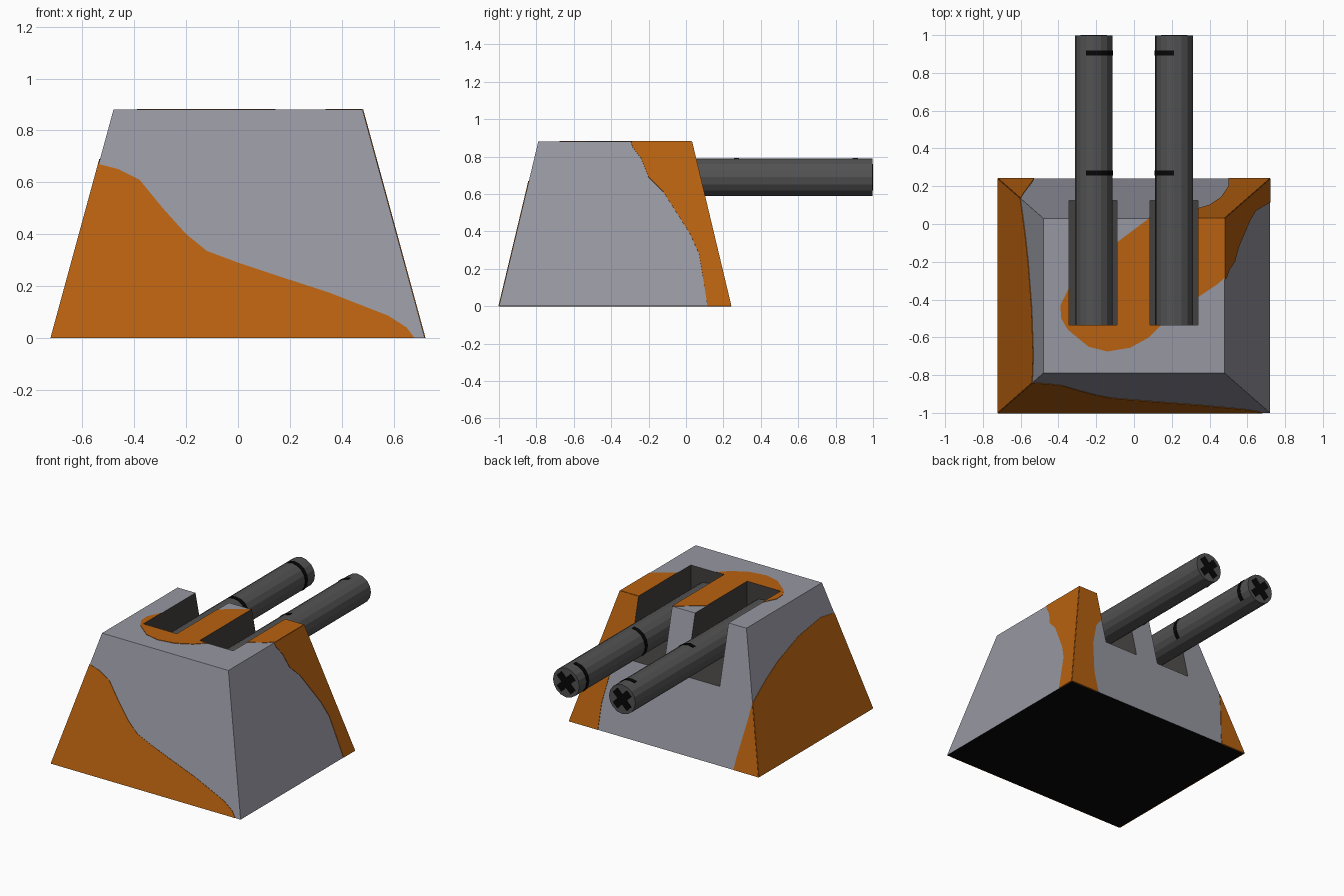
import bpy, bmesh, math
from mathutils import Vector, Matrix

if "Cube" in bpy.data.objects:
    bpy.data.objects.remove(bpy.data.objects["Cube"])

def mat(name, *rgb):
    m = bpy.data.materials.new(name)
    m.diffuse_color = (*rgb, 1)
    m.use_nodes = True
    m.node_tree.nodes["Principled BSDF"].inputs["Base Color"].default_value = m.diffuse_color
    return m

GREY = mat("body grey", 0.31, 0.31, 0.36)
ORANGE = mat("camouflage orange", 0.48, 0.12, 0.005)
METAL = mat("barrel metal", 0.085, 0.085, 0.085)
SLOT = mat("slot dark", 0.055, 0.052, 0.05)
BLACK = mat("black", 0.002, 0.002, 0.002)

def make(name, bm, *mats):
    bmesh.ops.recalc_face_normals(bm, faces=bm.faces)
    me = bpy.data.meshes.new(name)
    bm.to_mesh(me)
    bm.free()
    for m in mats:
        me.materials.append(m)
    ob = bpy.data.objects.new(name, me)
    bpy.context.collection.objects.link(ob)
    return ob

def prism(bm, low, high):
    """Solid between two matching loops of points."""
    a = [bm.verts.new(p) for p in low]
    b = [bm.verts.new(p) for p in high]
    bm.faces.new(a[::-1])
    bm.faces.new(b)
    for i in range(len(a)):
        j = (i + 1) % len(a)
        bm.faces.new((a[i], a[j], b[j], b[i]))

def rect(x0, x1, y0, y1, z):
    return [(x0, y0, z), (x1, y0, z), (x1, y1, z), (x0, y1, z)]

# Tapered body with black underside
H = 0.88
bm = bmesh.new()
prism(bm, rect(-0.72, 0.72, -1, 0.24, 0), rect(-0.48, 0.48, -0.79, 0.03, H))
body = make("body", bm, GREY, BLACK)
for p in body.data.polygons:
    p.material_index = 1 if p.normal.z < -0.9 else 0

# Slot cutters
SLOTS = (-0.217, 0.211)
cutters = []
for x in SLOTS:
    bm = bmesh.new()
    prism(bm, rect(x - 0.127, x + 0.127, -0.535, 0.5, 0.48),
          rect(x - 0.127, x + 0.127, -0.535, 0.5, 1.2))
    c = make("slot_cutter", bm, SLOT)
    c.hide_render = True
    cutters.append(c)

def cut_slots(ob):
    for c in cutters:
        m = ob.modifiers.new("slot", 'BOOLEAN')
        m.operation, m.solver, m.object = 'DIFFERENCE', 'EXACT', c
        m.material_mode = 'TRANSFER'
        bpy.context.view_layer.objects.active = ob
        bpy.ops.object.modifier_apply(modifier=m.name)

cut_slots(body)

# Camouflage patches: outlines in face coordinates, mapped onto each sloped face
KY, KX = 0.21 / H, 0.24 / H
FACES = {
    "front": (lambda x, z: (x, -1 + KY * z, z), (0, -1, KY)),
    "back": (lambda x, z: (x, 0.24 - KY * z, z), (0, 1, KY)),
    "right": (lambda y, z: (0.72 - KX * z, y, z), (1, 0, KX)),
    "left": (lambda y, z: (-0.72 + KX * z, y, z), (-1, 0, KX)),
    "top": (lambda x, y: (x, y, H), (0, 0, 1)),
}
PATCHES = [
    ("front", [(-.72, 0), (.68, 0), (.65, .04), (.58, .085), (.35, .175), (.15, .24), (0, .29),
               (-.12, .335), (-.2, .4), (-.29, .5), (-.38, .61), (-.46, .65), (-.537, .67)]),
    ("right", [(.24, 0), (.03, H), (-.295, H), (-.285, .85), (-.24, .79), (-.2, .69),
               (-.12, .61), (-.05, .5), (.02, .39), (.07, .28), (.09, .16), (.115, 0)]),
    ("left", [(-1, 0), (.24, 0), (.135, .44), (-.05, .53), (-.2, .59), (-.45, .66),
              (-.7, .69), (-.84, .67)]),
    ("back", [(-.72, 0), (-.53, 0), (-.54, .08), (-.585, .33), (-.6, .44)]),
    ("back", [(.72, 0), (.5, 0), (.5, .17), (.46, .42), (.4, .59), (.335, .67),
              (.2, .76), (.08, H), (.48, H)]),
    ("top", [(.08, .03), (0, -.03), (-.08, -.09), (-.345, -.34), (-.39, -.43), (-.385, -.5),
             (-.35, -.56), (-.24, -.65), (-.14, -.675), (-.02, -.655), (.08, -.6), (.15, -.53),
             (.335, -.39), (.44, -.32), (.48, -.285), (.48, .03)]),
]
for side, pts in PATCHES:
    place, n = FACES[side]
    n = Vector(n).normalized()
    base = [Vector(place(*p)) for p in pts]
    bm = bmesh.new()
    prism(bm, [p - n * 0.003 for p in base], [p + n * 0.003 for p in base])
    patch = make(side + "_patch", bm, ORANGE)
    if side in ("top", "back"):
        cut_slots(patch)
for c in cutters:
    bpy.data.objects.remove(c)

# Barrels
SIDES, R, BZ = 16, 0.1, 0.69

def ring(x, y, r, steps):
    return [(x + r * math.sin(a), y, BZ + r * math.cos(a))
            for a in (2 * math.pi * s / SIDES for s in steps)]

for x, inward, start in ((-0.2135, 1, -1), (0.2125, -1, 0)):
    tag = "left" if x < 0 else "right"
    bm = bmesh.new()
    prism(bm, ring(x, -0.535, R, range(SIDES)), ring(x, 0.997, R, range(SIDES)))
    make(tag + "_barrel", bm, METAL)

    # Partial dark bands wrapping over the top to the inner side
    steps = [inward * s for s in range(start, 7)]
    bm = bmesh.new()
    for y in (0.27, 0.905):
        loops = [ring(x, y + d, r, steps) for r, d in
                 ((R - 0.003, -.014), (R + 0.003, -.014), (R + 0.003, .014), (R - 0.003, .014))]
        for i in range(len(steps) - 1):
            prism(bm, [l[i] for l in loops], [l[i + 1] for l in loops])
    make(tag + "_barrel_bands", bm, BLACK)

    # Dark cross on the muzzle
    bm = bmesh.new()
    for k in (-1, 1):
        M = (Matrix.Translation((x, 0.998, BZ)) @ Matrix.Rotation(k * math.pi / 4, 4, 'Y')
             @ Matrix.Diagonal((0.15, 0.004, 0.05, 1)))
        bmesh.ops.create_cube(bm, size=1, matrix=M)
    make(tag + "_muzzle_cross", bm, BLACK)
